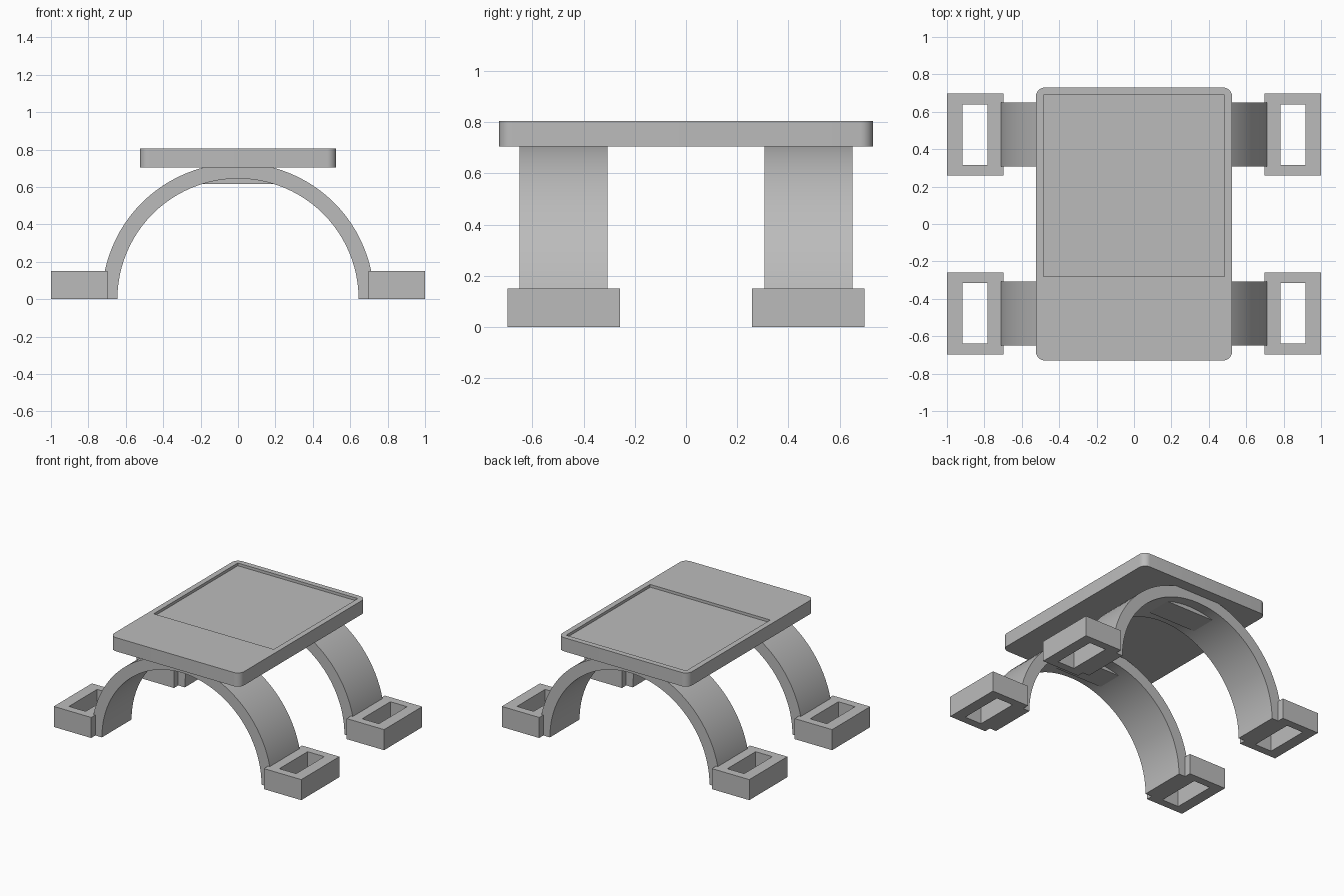
import bpy, bmesh
from math import cos, sin, pi, radians

old = bpy.data.objects.get("Cube")
if old:
    bpy.data.objects.remove(old, do_unlink=True)

grey = bpy.data.materials.new("plain grey")
grey.use_nodes = True
colour = (0.5, 0.5, 0.5, 1)
grey.diffuse_color = colour
grey.node_tree.nodes["Principled BSDF"].inputs["Base Color"].default_value = colour


def finish(name, bm, smooth=False):
    """Turn a bmesh into a named grey object."""
    bmesh.ops.recalc_face_normals(bm, faces=bm.faces)
    mesh = bpy.data.meshes.new(name)
    bm.to_mesh(mesh)
    bm.free()
    mesh.materials.append(grey)
    obj = bpy.data.objects.new(name, mesh)
    bpy.context.collection.objects.link(obj)
    if smooth:
        bpy.ops.object.select_all(action="DESELECT")
        obj.select_set(True)
        bpy.context.view_layer.objects.active = obj
        bpy.ops.object.shade_smooth_by_angle(angle=radians(30))
    return obj


def box(name, x, y, z, corner=0):
    """Box from (min, max) ranges, with optional rounded upright edges."""
    bm = bmesh.new()
    bmesh.ops.create_cube(bm, size=1)
    for v in bm.verts:
        v.co = [r[0] if c < 0 else r[1] for c, r in zip(v.co, (x, y, z))]
    if corner:
        upright = [e for e in bm.edges
                   if abs(e.verts[0].co.z - e.verts[1].co.z) > 0.01]
        bmesh.ops.bevel(bm, geom=upright, offset=corner, segments=8,
                        profile=0.5, affect="EDGES")
    return finish(name, bm, corner > 0)


def cut(obj, cutter):
    """Subtract a cutter box and discard it."""
    cutter.hide_render = True
    mod = obj.modifiers.new("cut", "BOOLEAN")
    mod.operation = "DIFFERENCE"
    mod.solver = "EXACT"
    mod.object = cutter
    bpy.ops.object.select_all(action="DESELECT")
    bpy.context.view_layer.objects.active = obj
    obj.select_set(True)
    bpy.ops.object.modifier_apply(modifier=mod.name)
    bpy.data.objects.remove(cutter, do_unlink=True)


def arch(name, inner, outer, y0, y1, steps=48):
    """Half ring standing on the ground, extruded along y."""
    bm = bmesh.new()
    angles = [pi * i / steps for i in range(steps + 1)]
    ring = [(outer * cos(a), outer * sin(a)) for a in angles]
    ring += [(inner * cos(a), inner * sin(a)) for a in reversed(angles)]
    face = bm.faces.new([bm.verts.new((x, y0, z)) for x, z in ring])
    out = bmesh.ops.extrude_face_region(bm, geom=[face])
    for v in out["geom"]:
        if isinstance(v, bmesh.types.BMVert):
            v.co.y = y1
    return finish(name, bm, True)


# Top plate with a shallow tray
plate = box("top_plate", (-0.525, 0.525), (-0.73, 0.73), (0.705, 0.805), 0.05)
cut(plate, box("tray_cutter", (-0.485, 0.485), (-0.28, 0.69), (0.785, 0.9)))

for end, sy in (("front", -1), ("back", 1)):
    # Arched leg and the flat pad under its crown
    y0, y1 = sorted((sy * 0.307, sy * 0.65))
    arch(end + "_arch", 0.645, 0.728, y0, y1)
    y0, y1 = sorted((sy * 0.385, sy * 0.575))
    box(end + "_crown_pad", (-0.195, 0.195), (y0, y1), (0.615, 0.7))

    # Hollow feet
    for side, sx in (("left", 1), ("right", -1)):
        def span(a, b, s):
            return sorted((s * a, s * b))
        foot = box(f"{end}_{side}_foot", span(0.698, 1, sx),
                   span(0.258, 0.698, sy), (0, 0.15))
        cut(foot, box("foot_cutter", span(0.783, 0.918, sx),
                      span(0.315, 0.64, sy), (-0.1, 0.3)))
